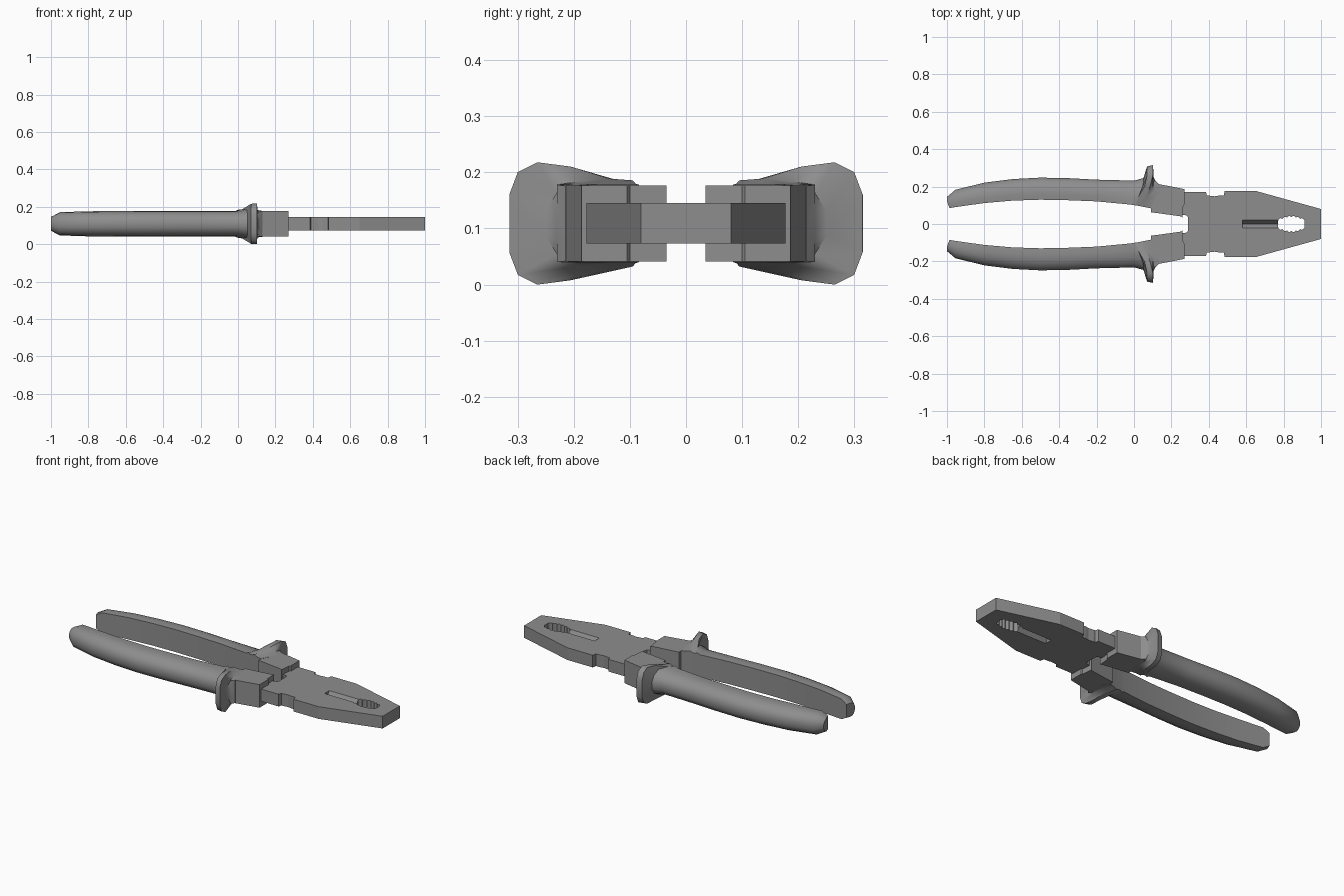
import bpy, bmesh, math

if "Cube" in bpy.data.objects:
    bpy.data.objects.remove(bpy.data.objects["Cube"])

CZ = 0.109  # mid-height of the tool

steel = bpy.data.materials.new("dark_grey")
steel.diffuse_color = (0.27, 0.27, 0.27, 1)
steel.use_nodes = True
steel.node_tree.nodes["Principled BSDF"].inputs["Base Color"].default_value = steel.diffuse_color


def make_object(name, verts, faces):
    mesh = bpy.data.meshes.new(name)
    mesh.from_pydata(verts, [], faces)
    mesh.materials.append(steel)
    bm = bmesh.new()
    bm.from_mesh(mesh)
    bmesh.ops.recalc_face_normals(bm, faces=bm.faces)
    bm.to_mesh(mesh)
    bm.free()
    ob = bpy.data.objects.new(name, mesh)
    bpy.context.collection.objects.link(ob)
    return ob


def loft(name, rings):
    n = len(rings[0])
    verts = [v for r in rings for v in r]
    faces = [list(range(n)), [(len(rings) - 1) * n + i for i in range(n)]]
    for k in range(len(rings) - 1):
        for i in range(n):
            j = (i + 1) % n
            faces.append([k * n + i, k * n + j, k * n + n + j, k * n + n + i])
    return make_object(name, verts, faces)


def prism(name, outline, half):
    return loft(name, [[(x, y, CZ + s * half) for x, y in outline] for s in (-1, 1)])


def mirror_y(ob):
    mod = ob.modifiers.new("Mirror", 'MIRROR')
    mod.use_axis = (False, True, False)
    mod.use_mirror_merge = False


def cut(ob, cutter):
    cutter.hide_render = True
    mod = ob.modifiers.new("Cut", 'BOOLEAN')
    mod.operation = 'DIFFERENCE'
    mod.solver = 'EXACT'
    mod.object = cutter
    bpy.context.view_layer.objects.active = ob
    bpy.ops.object.modifier_apply(modifier=mod.name)
    bpy.data.objects.remove(cutter)


# Flat jaw head
side = [(1.0, 0.08), (0.65, 0.177), (0.485, 0.177), (0.48, 0.152), (0.455, 0.152),
        (0.43, 0.148), (0.40, 0.152), (0.39, 0.152), (0.385, 0.171), (0.25, 0.171),
        (0.255, 0.05), (0.285, 0.045), (0.29, 0.03)]
head = prism("jaw_head", side + [(x, -y) for x, y in reversed(side)], 0.036)

# Toothed pipe-grip opening
N = 36
upper = []
for i in range(N + 1):
    t = i / N
    upper.append((0.77 + 0.142 * t,
                  0.018 + 0.018 * math.sin(math.pi * t) + 0.008 * abs(math.sin(6 * math.pi * t))))
cut(head, prism("grip_cutter", upper + [(x, -y) for x, y in reversed(upper)], 0.1))

# V-shaped wire cutter grooves, top and bottom
for s in (1, -1):
    tri = [(-0.026, 0.042), (0.026, 0.042), (0.0, 0.003)]
    cut(head, loft("groove_cutter", [[(x, y, CZ + s * z) for y, z in tri] for x in (0.58, 0.79)]))

# Thick shoulder blocks between head and handles
block = prism("shoulder_block", [(0.09, 0.063), (0.25, 0.041), (0.258, 0.035), (0.264, 0.1),
                                 (0.271, 0.105), (0.271, 0.186), (0.13, 0.214), (0.09, 0.222)], 0.068)
mirror_y(block)

# Handle cross-sections: (inner to outer, relative half height)
GRIP = [(0, 0.96), (0.28, 1), (0.6, 0.94), (0.87, 0.68), (1, 0.28)]
FLANGE = [(0, 0.64), (0.5, 0.93), (0.77, 1), (0.93, 0.84), (1, 0.47)]
BOX = [(0, 1), (0.3, 1), (0.65, 1), (1, 0.97), (1, 0.4)]


def ring(x_in, x_out, y_in, y_out, half, prof):
    half_ring = [(x_in + (x_out - x_in) * min(1, u * 1.6), y_in + (y_out - y_in) * u, half * h)
                 for u, h in prof]
    return ([(x, y, CZ + z) for x, y, z in half_ring]
            + [(x, y, CZ - z) for x, y, z in reversed(half_ring)])


# Rounded grips with finger guard
stations = [
    (-0.987, -1.0, 0.085, 0.145, 0.04, GRIP),
    (-0.95, -0.955, 0.091, 0.183, 0.062, GRIP),
    (-0.8, -0.8, 0.112, 0.221, 0.067, GRIP),
    (-0.65, -0.65, 0.125, 0.24, 0.068, GRIP),
    (-0.5, -0.5, 0.130, 0.248, 0.069, GRIP),
    (-0.35, -0.35, 0.127, 0.245, 0.069, GRIP),
    (-0.2, -0.2, 0.121, 0.237, 0.069, GRIP),
    (-0.02, 0.0, 0.104, 0.232, 0.069, GRIP),
    (0.0, 0.05, 0.101, 0.245, 0.078, GRIP),
    (0.01, 0.07, 0.099, 0.308, 0.107, FLANGE),
    (0.025, 0.102, 0.097, 0.315, 0.109, FLANGE),
    (0.035, 0.105, 0.095, 0.25, 0.080, GRIP),
    (0.06, 0.115, 0.09, 0.23, 0.071, BOX),
    (0.09, 0.132, 0.084, 0.215, 0.069, BOX),
]
handle = loft("handle_grip", [ring(*s) for s in stations])
mirror_y(handle)
bpy.ops.object.select_all(action='DESELECT')
handle.select_set(True)
bpy.context.view_layer.objects.active = handle
bpy.ops.object.shade_smooth_by_angle(angle=math.radians(45))
